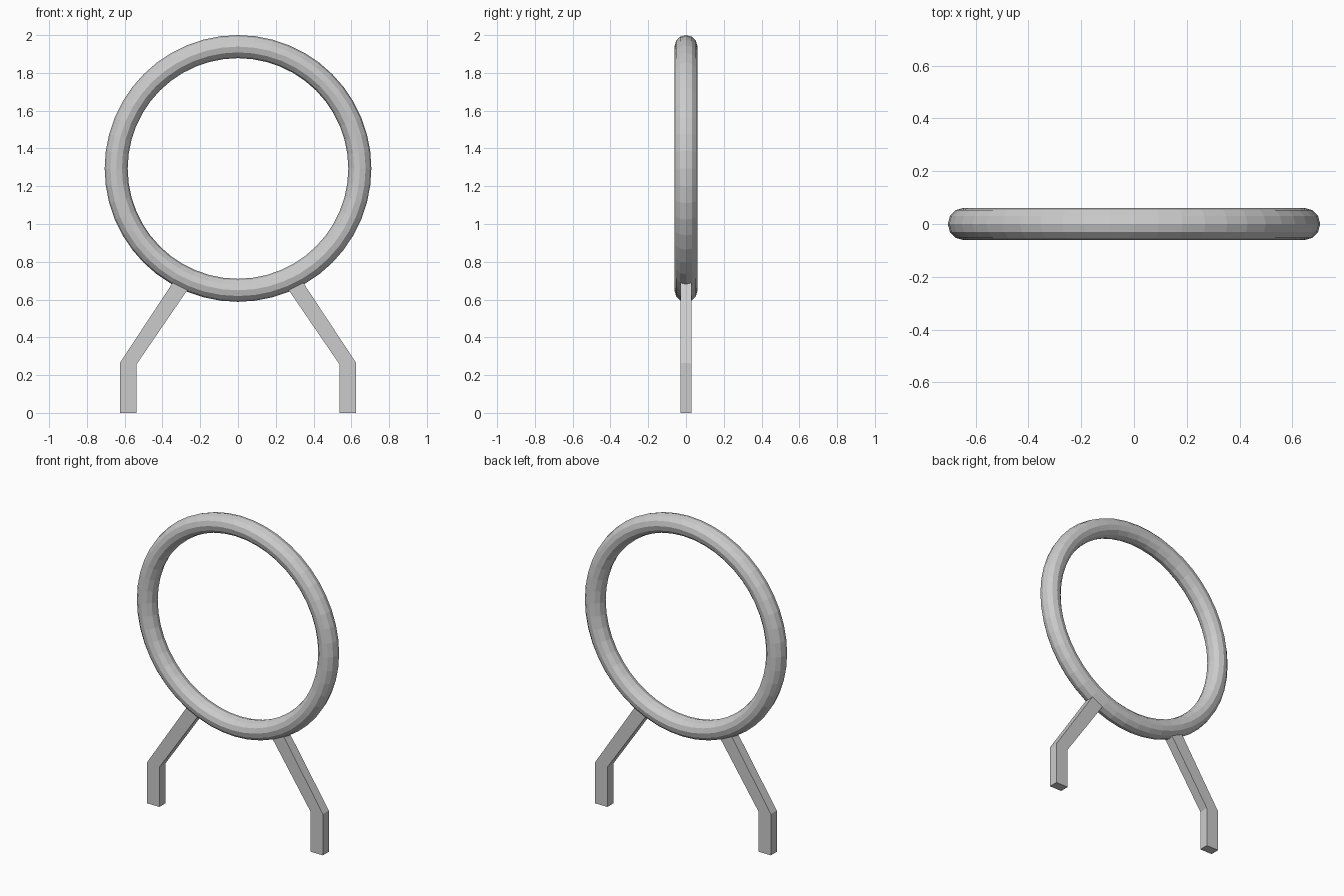
import bpy, bmesh, math

if "Cube" in bpy.data.objects:
    bpy.data.objects.remove(bpy.data.objects["Cube"])

# Upright ring
bpy.ops.mesh.primitive_torus_add(
    major_radius=0.645, minor_radius=0.061, major_segments=48, minor_segments=12,
    location=(0, 0, 1.294), rotation=(math.pi / 2, 0, 0))
bpy.context.object.name = "ring"

# Bent leg outline (x, z); upper end is buried in the ring
LEG = [(0.538, 0), (0.625, 0), (0.625, 0.265), (0.31, 0.743), (0.241, 0.69), (0.538, 0.256)]


def make_leg(name, side, half_depth=0.03):
    bm = bmesh.new()
    face = bm.faces.new([bm.verts.new((side * x, -half_depth, z)) for x, z in LEG])
    ext = bmesh.ops.extrude_face_region(bm, geom=[face], use_keep_orig=True)
    verts = [v for v in ext["geom"] if isinstance(v, bmesh.types.BMVert)]
    bmesh.ops.translate(bm, verts=verts, vec=(0, 2 * half_depth, 0))
    bmesh.ops.recalc_face_normals(bm, faces=bm.faces)
    mesh = bpy.data.meshes.new(name)
    bm.to_mesh(mesh)
    bm.free()
    bpy.context.collection.objects.link(bpy.data.objects.new(name, mesh))


# Mirrored pair of legs
make_leg("right_leg", 1)
make_leg("left_leg", -1)
